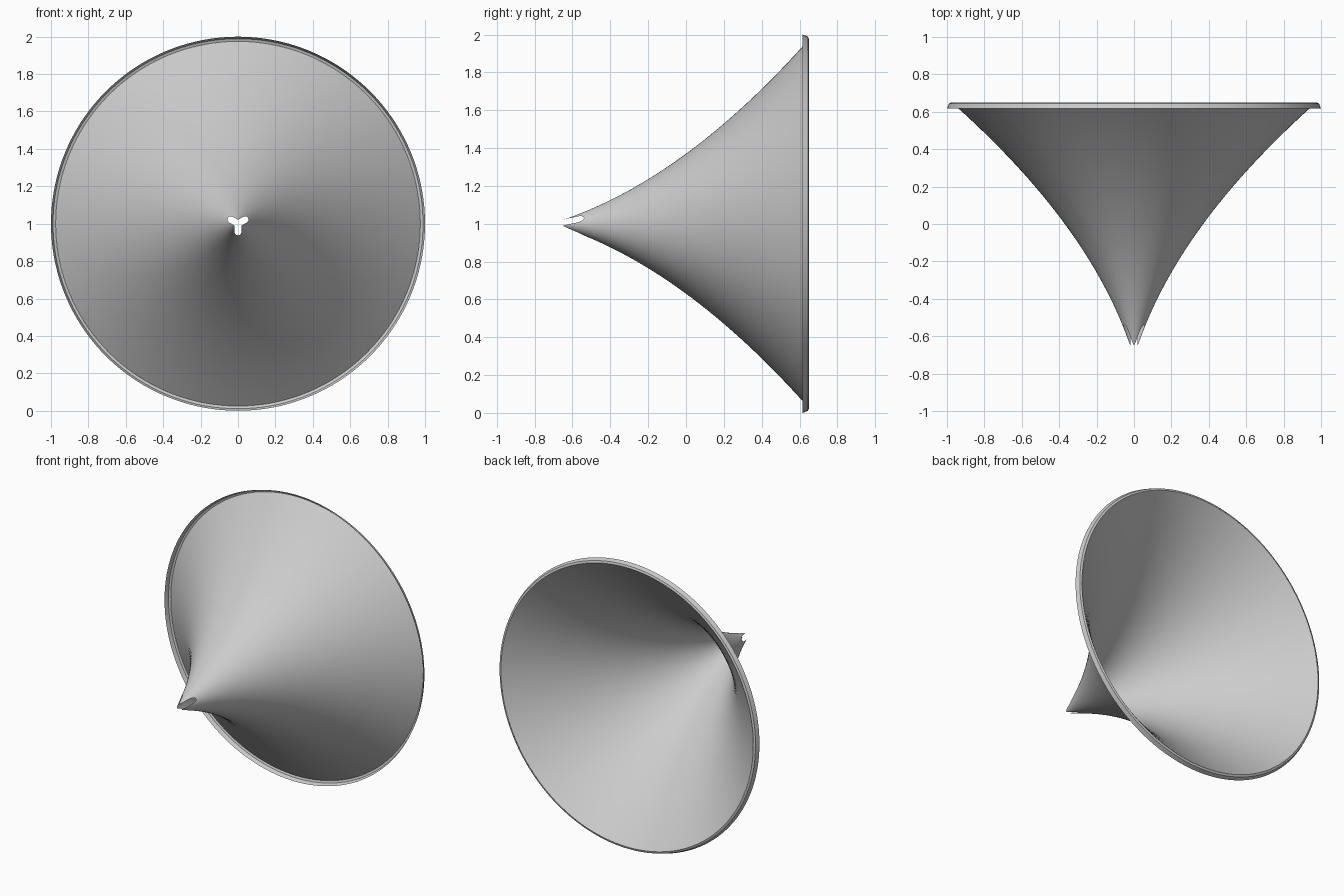
import bpy, bmesh, math

cube = bpy.data.objects.get("Cube")
if cube:
    bpy.data.objects.remove(cube)

grey = bpy.data.materials.new("plain grey")
grey.use_nodes = True
colour = (0.6, 0.6, 0.6, 1)
grey.diffuse_color = colour
grey.node_tree.nodes["Principled BSDF"].inputs["Base Color"].default_value = colour

SEGMENTS = 144
RINGS = 32
FRONT, LENGTH = -0.65, 1.3
TIP, SLOPE, FLARE = 0.0208, 0.3404, 0.3027      # flared profile of the horn
SLOT_WIDTH, SLOT_REACH = 0.018, 0.044           # three round-ended slots in the tip


def horn_radius(t):
    return TIP + SLOPE * t + FLARE * t * t


def horn_depth(r):
    return (-SLOPE + math.sqrt(SLOPE ** 2 + 4 * FLARE * (r - TIP))) / (2 * FLARE)


def slot_radius(angle):
    """Distance from the axis to the edge of the three-lobed opening."""
    third = 2 * math.pi / 3
    off = (angle + math.pi / 2 + third / 2) % third - third / 2
    side = abs(math.sin(off))
    if side > 1e-6 and SLOT_WIDTH / side * math.cos(off) < SLOT_REACH:
        return max(TIP, SLOT_WIDTH / side)
    return SLOT_REACH * math.cos(off) + math.sqrt(SLOT_WIDTH ** 2 - (SLOT_REACH * side) ** 2)


def surface(name, rings, point):
    """Skin a tube around the y axis; point(angle, ring) gives radius and y."""
    bm = bmesh.new()
    grid = []
    for i in range(SEGMENTS):
        a = 2 * math.pi * i / SEGMENTS
        column = []
        for j in range(rings):
            r, y = point(a, j)
            column.append(bm.verts.new((r * math.cos(a), y, 1 + r * math.sin(a))))
        grid.append(column)
    for i in range(SEGMENTS):
        left, right = grid[i], grid[(i + 1) % SEGMENTS]
        for j in range(rings - 1):
            bm.faces.new((left[j], right[j], right[j + 1], left[j + 1]))
    mesh = bpy.data.meshes.new(name)
    bm.to_mesh(mesh)
    bm.free()
    obj = bpy.data.objects.new(name, mesh)
    bpy.context.collection.objects.link(obj)
    mesh.materials.append(grey)
    bpy.ops.object.select_all(action="DESELECT")
    obj.select_set(True)
    bpy.context.view_layer.objects.active = obj
    bpy.ops.object.shade_smooth_by_angle(angle=math.radians(40))
    return obj


# Flared horn, its tip trimmed to three points by the slots
def horn_point(angle, ring):
    start = horn_depth(slot_radius(angle))
    t = start + (LENGTH - start) * (ring / (RINGS - 1)) ** 1.5
    return horn_radius(t), FRONT + t


surface("flared_horn", RINGS, horn_point)

# Lip folded forward around the wide end
lip_profile = [(0.975, 0.65), (0.989, 0.645), (1.0, 0.617)]
surface("folded_lip", len(lip_profile), lambda angle, ring: lip_profile[ring])
